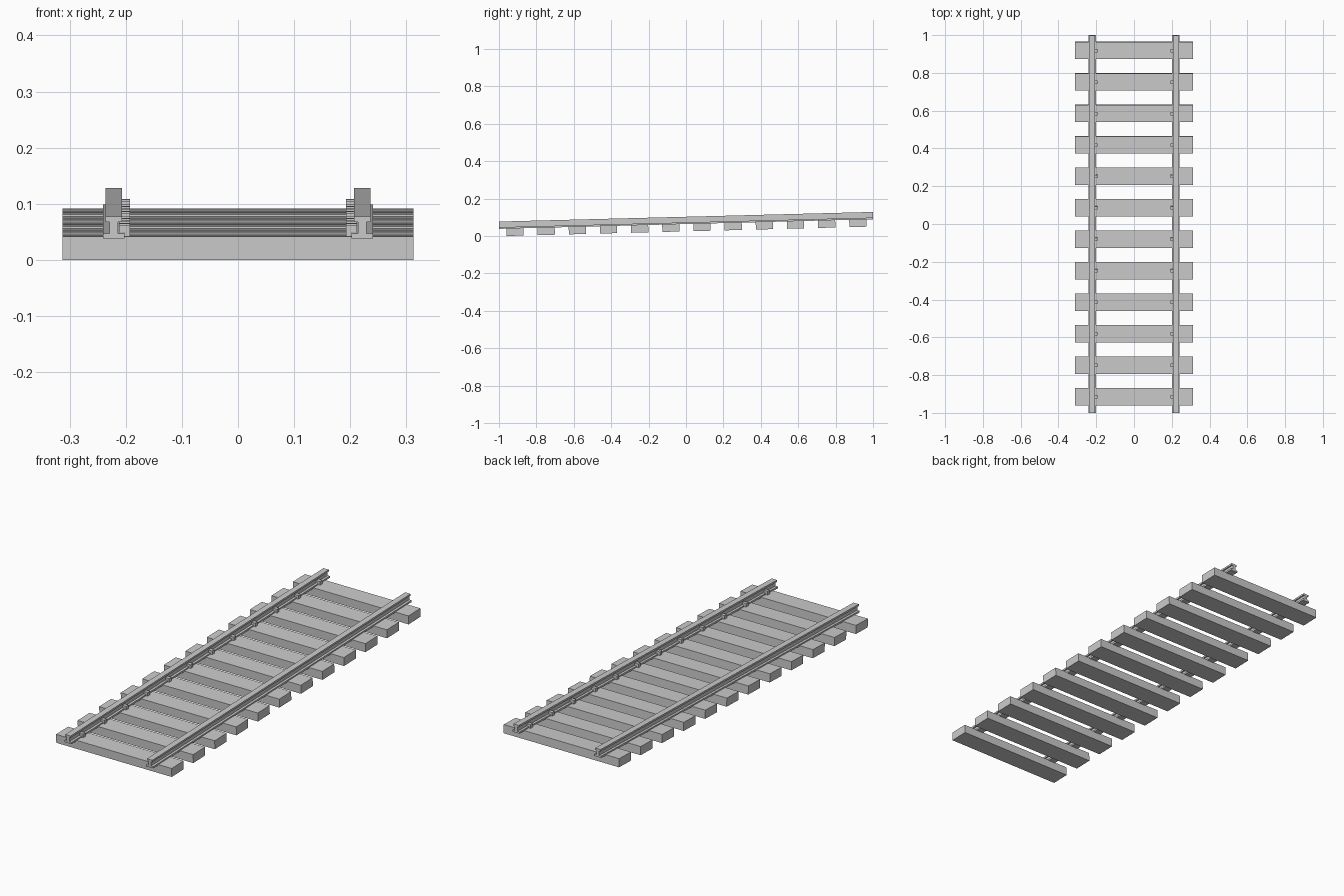
import bpy
from math import atan
from mathutils import Matrix

if "Cube" in bpy.data.objects:
    bpy.data.objects.remove(bpy.data.objects["Cube"])

# The whole track climbs gently towards the back; local z = 0 is the sleeper top
SLOPE = Matrix.Translation((0, 0, 0.0667)) @ Matrix.Rotation(atan(0.0257), 4, 'X')


def make(name, verts, faces):
    mesh = bpy.data.meshes.new(name)
    mesh.from_pydata(verts, [], faces)
    mesh.update()
    obj = bpy.data.objects.new(name, mesh)
    bpy.context.collection.objects.link(obj)
    obj.matrix_world = SLOPE
    return obj


def extrude(name, profile, y0, y1):
    """Extrude a counter-clockwise (x, z) profile from y0 to y1."""
    n = len(profile)
    verts = [(x, y, z) for y in (y0, y1) for x, z in profile]
    faces = [tuple(range(n)), tuple(range(2 * n - 1, n - 1, -1))]
    faces += [(i, i + n, (i + 1) % n + n, (i + 1) % n) for i in range(n)]
    return make(name, verts, faces)


def placed(half, cx, side):
    """Mirror a profile to the requested side, keeping its winding."""
    pts = [(side * (cx + x), z) for x, z in half]
    return pts if side > 0 else pts[::-1]


# I-shaped rail section and hooked spike section
right_half = [(0.0195, -0.003), (0.0195, 0.006), (0.0075, 0.006),
              (0.0075, 0.027), (0.0145, 0.027), (0.0145, 0.036)]
rail = right_half + [(-x, z) for x, z in reversed(right_half)]
spike = [(-0.029, -0.004), (-0.0195, -0.004), (-0.0195, 0.006),
         (-0.009, 0.006), (-0.009, 0.018), (-0.029, 0.018)]

# Rails
for side, label in ((-1, "left"), (1, "right")):
    extrude(f"{label}_rail", placed(rail, 0.2215, side), -1, 1)

# Sleepers with a spike inside each rail
beam = [(-0.313, -0.042), (0.313, -0.042), (0.313, 0), (-0.313, 0)]
for i in range(12):
    y = -0.915 + i * 0.1667
    extrude(f"sleeper_{i + 1}", beam, y - 0.046, y + 0.046)
    for side, label in ((-1, "left"), (1, "right")):
        extrude(f"{label}_spike_{i + 1}", placed(spike, 0.2215, side), y - 0.009, y + 0.009)
